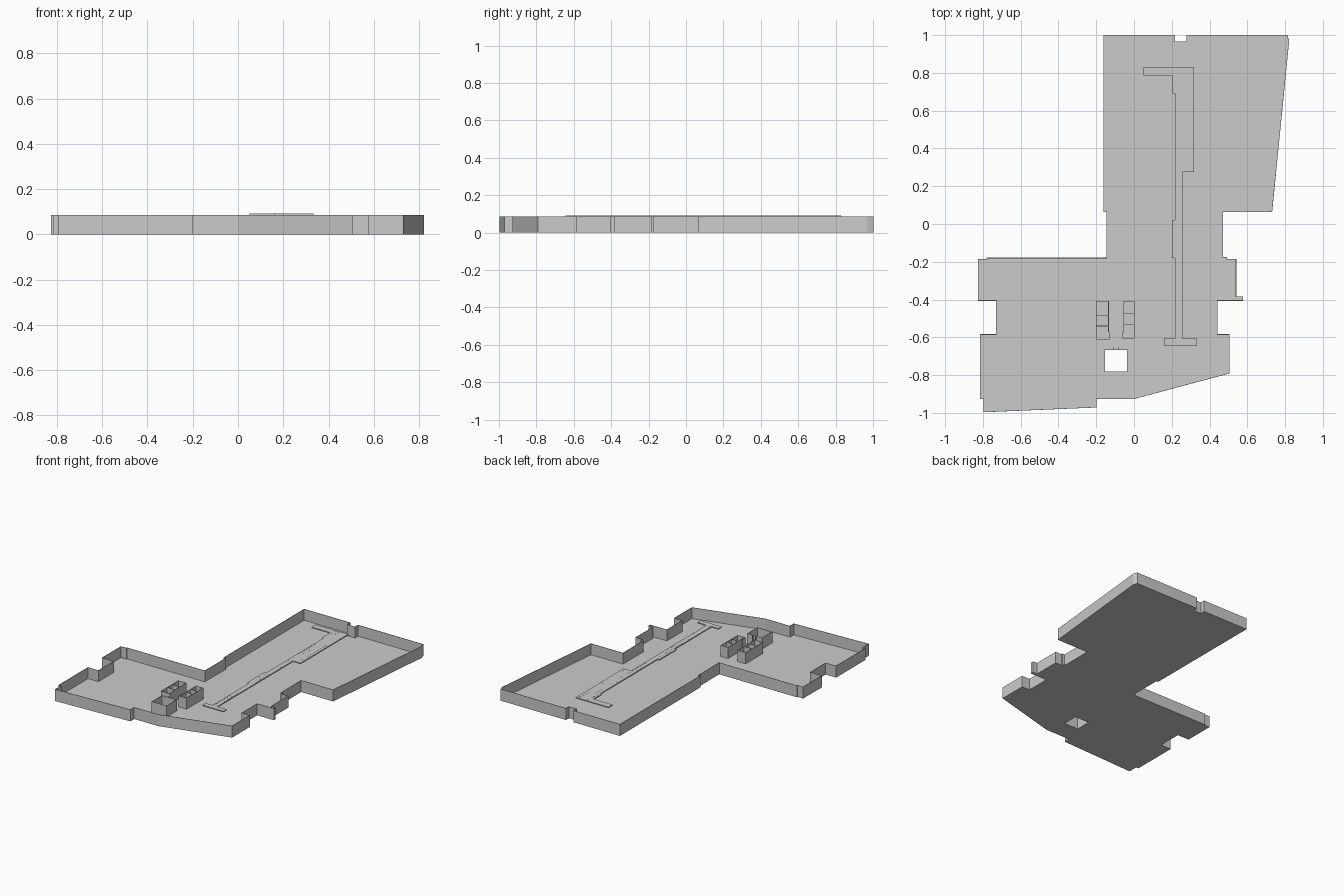
import bpy
import bmesh
from mathutils import Vector

if "Cube" in bpy.data.objects:
    bpy.data.objects.remove(bpy.data.objects["Cube"], do_unlink=True)

WALL_TOP = 0.086
FLOOR_TOP = 0.004
THICK = 0.003

grey = bpy.data.materials.new("plain grey")
grey.use_nodes = True
grey.diffuse_color = (0.6, 0.6, 0.6, 1)
grey.node_tree.nodes["Principled BSDF"].inputs["Base Color"].default_value = grey.diffuse_color


def finish(name, bm):
    bmesh.ops.recalc_face_normals(bm, faces=bm.faces)
    mesh = bpy.data.meshes.new(name)
    bm.to_mesh(mesh)
    bm.free()
    mesh.materials.append(grey)
    obj = bpy.data.objects.new(name, mesh)
    bpy.context.collection.objects.link(obj)
    return obj


def extrude_loops(name, loops, bottom, top):
    """Flat slab filling the first loop, with any further loops as holes."""
    bm = bmesh.new()
    edges = []
    for loop in loops:
        verts = [bm.verts.new((x, y, bottom)) for x, y in loop]
        edges += [bm.edges.new((a, b)) for a, b in zip(verts, verts[1:] + verts[:1])]
    bmesh.ops.triangle_fill(bm, edges=edges, use_beauty=True)
    out = bmesh.ops.extrude_face_region(bm, geom=bm.faces[:])
    moved = [g for g in out["geom"] if isinstance(g, bmesh.types.BMVert)]
    bmesh.ops.translate(bm, verts=moved, vec=(0, 0, top - bottom))
    bmesh.ops.dissolve_limit(bm, angle_limit=0.01, verts=bm.verts, edges=bm.edges)
    return finish(name, bm)


def rect(x0, x1, y0, y1):
    return [(x0, y0), (x1, y0), (x1, y1), (x0, y1)]


def walls(name, path, closed=True, inward=0):
    """Thin upright wall along a path, made from a ribbon and a solidify."""
    bm = bmesh.new()
    low = [bm.verts.new((x, y, 0)) for x, y in path]
    high = [bm.verts.new((x, y, WALL_TOP)) for x, y in path]
    count = len(path)
    for i in range(count if closed else count - 1):
        j = (i + 1) % count
        bm.faces.new((low[i], low[j], high[j], high[i]))
    obj = finish(name, bm)
    mod = obj.modifiers.new("thickness", "SOLIDIFY")
    mod.thickness = THICK
    mod.offset = inward
    mod.use_even_offset = True
    return obj


# Outer boundary and the open shaft
outline = [
    (-.16, 1), (.215, 1), (.215, .965), (.28, .965), (.28, 1), (.81, 1),
    (.82, .97), (.73, .065), (.47, .065), (.47, -.175), (.49, -.175),
    (.49, -.187), (.54, -.187), (.54, -.385), (.575, -.385), (.575, -.405),
    (.44, -.405), (.44, -.585), (.505, -.585), (.505, -.79), (0, -.925),
    (-.2, -.925), (-.2, -.97), (-.795, -.995), (-.795, -.925),
    (-.815, -.925), (-.815, -.585), (-.73, -.585), (-.73, -.405),
    (-.825, -.405), (-.825, -.187), (-.78, -.187), (-.78, -.18),
    (-.145, -.18), (-.145, .065), (-.16, .065),
]
shaft = rect(-.155, -.036, -.782, -.665)
extrude_loops("floor", [outline, shaft], 0, FLOOR_TOP)
walls("outer_wall", outline)
walls("shaft_wall", shaft)
for n, x in enumerate((-.11, -.083)):
    walls(f"shaft_stub_{n}", [(x, -.665), (x, -.652)], closed=False)

# Two blocks of small rooms with cross walls
right_block = [(-.2, -.61), (-.13, -.61), (-.13, -.57), (-.135, -.57),
               (-.135, -.41), (-.2, -.41)]
left_block = [(-.06, -.605), (.002, -.605), (.002, -.41), (-.055, -.41),
              (-.055, -.575), (-.06, -.575)]
for side, block, x0, x1, rows in (
        ("right", right_block, -.2, -.135, (-.485, -.54)),
        ("left", left_block, -.055, .002, (-.475, -.53))):
    walls(f"{side}_room_walls", block)
    for n, y in enumerate(rows):
        walls(f"{side}_partition_{n}", [(x0, y), (x1, y)], closed=False)

# Long raised strip with end bars, level with the wall tops
strip = [
    (.16, -.645), (.333, -.645), (.333, -.607), (.257, -.607), (.257, .275),
    (.318, .275), (.318, .832), (.05, .832), (.05, .785), (.205, .785),
    (.205, .69), (.217, .69), (.217, .02), (.202, .02), (.202, -.18),
    (.217, -.18), (.217, -.607), (.16, -.607),
]
STRIP_TOP = 0.092
extrude_loops("long_strip", [strip], WALL_TOP - 0.002, STRIP_TOP)

# Rows of tiny studs along the strip
bm = bmesh.new()
for x, start, step in ((.225, -.63, .03), (.248, -.63, .03), (.297, .3, .03)):
    y = start
    while y < .82:
        made = bmesh.ops.create_cube(bm, size=1)["verts"]
        bmesh.ops.scale(bm, verts=made, vec=(.004, .012, .001))
        bmesh.ops.translate(bm, verts=made, vec=Vector((x, y, STRIP_TOP)))
        y += step
finish("strip_studs", bm)
